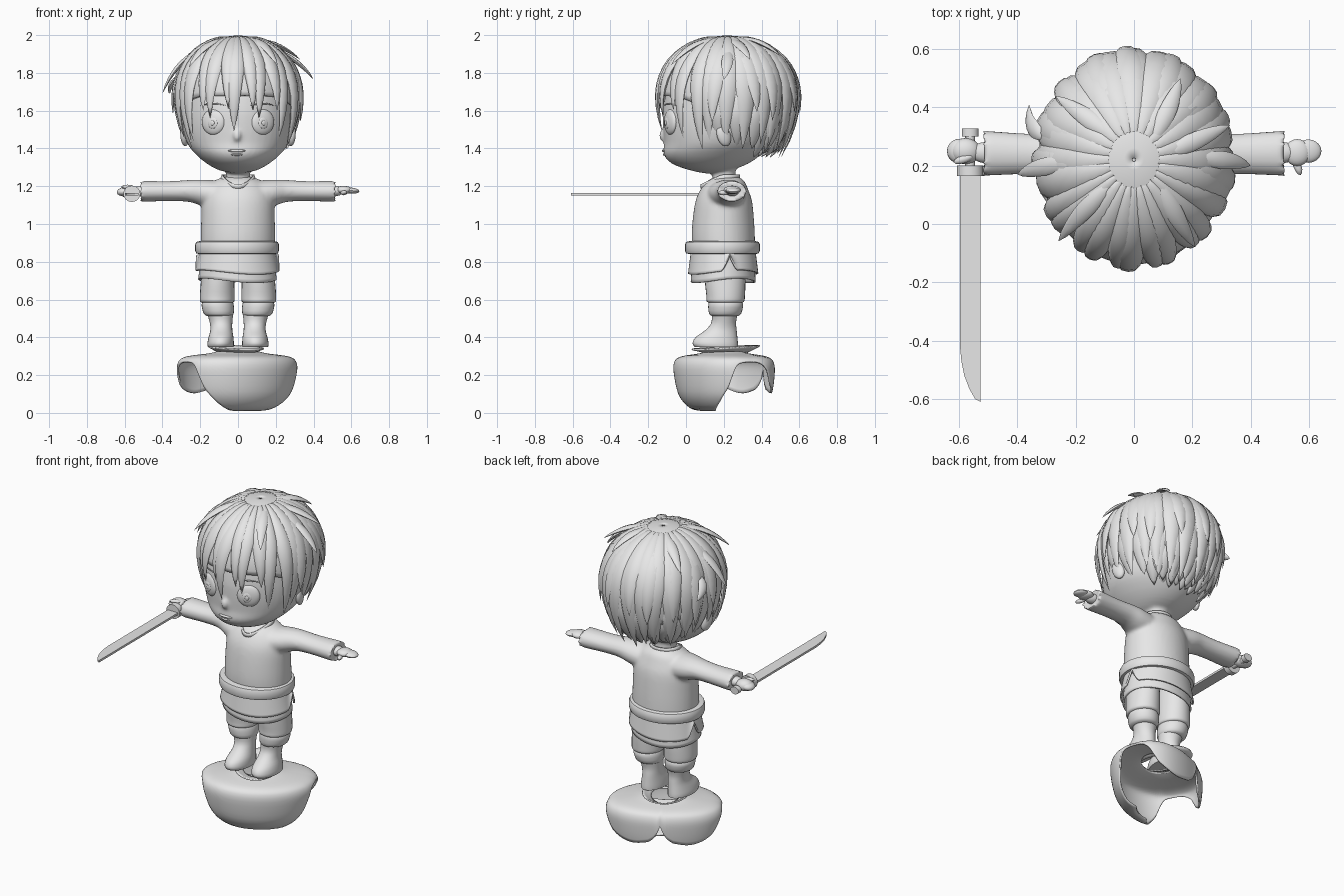
import bpy, bmesh, math, random
from math import sin, cos, pi, radians
from mathutils import Vector, Euler

if "Cube" in bpy.data.objects:
    bpy.data.objects.remove(bpy.data.objects["Cube"])

random.seed(4)
clay = bpy.data.materials.new("light_grey")
clay.diffuse_color = (0.8, 0.8, 0.8, 1)
clay.use_nodes = True
clay.node_tree.nodes["Principled BSDF"].inputs["Base Color"].default_value = clay.diffuse_color


def finish(name, bm, solid=0, angle=40):
    bmesh.ops.remove_doubles(bm, verts=bm.verts, dist=1e-5)
    bmesh.ops.recalc_face_normals(bm, faces=bm.faces)
    me = bpy.data.meshes.new(name)
    bm.to_mesh(me)
    bm.free()
    me.materials.append(clay)
    me.shade_smooth()
    me.set_sharp_from_angle(angle=radians(angle))
    ob = bpy.data.objects.new(name, me)
    bpy.context.collection.objects.link(ob)
    if solid:
        m = ob.modifiers.new("thickness", "SOLIDIFY")
        m.thickness = solid
    return ob


def surface(name, f, nu, nv, closed=True, caps=False, solid=0, angle=40):
    """Grid of points f(u, v), u and v in 0..1; u wraps when closed."""
    bm = bmesh.new()
    cols = nu if closed else nu + 1
    rows = [[bm.verts.new(f(i / nu, j / nv)) for i in range(cols)] for j in range(nv + 1)]
    for j in range(nv):
        for i in range(nu):
            k = (i + 1) % cols
            bm.faces.new((rows[j][i], rows[j][k], rows[j + 1][k], rows[j + 1][i]))
    if caps:
        bm.faces.new(rows[0])
        bm.faces.new(rows[-1])
    return finish(name, bm, solid, angle)


def interp(table, x):
    """Smooth interpolation of rows (key, values...)."""
    if x <= table[0][0]:
        return table[0][1:]
    for k in range(len(table) - 1):
        a, b = table[k], table[k + 1]
        if x <= b[0]:
            t = (x - a[0]) / (b[0] - a[0])
            p, q = table[max(k - 1, 0)], table[min(k + 2, len(table) - 1)]
            return [.5 * (2 * b1 + (c1 - a1) * t + (2 * a1 - 5 * b1 + 4 * c1 - d1) * t * t
                          + (3 * b1 - a1 - 3 * c1 + d1) * t ** 3)
                    for a1, b1, c1, d1 in zip(p[1:], a[1:], b[1:], q[1:])]
    return table[-1][1:]


def loft(name, rings, n=32, axis="z", smooth=3, **kw):
    """Rings of (x, y min, y max, height, half width)."""
    keyed = [(i,) + r for i, r in enumerate(rings)]
    top = len(rings) - 1

    def f(u, v):
        cx, y0, y1, h, w = interp(keyed, v * top)
        a = 2 * pi * u
        x, y = cx + w * cos(a), (y0 + y1) / 2 + (y1 - y0) / 2 * sin(a)
        return (x, y, h) if axis == "z" else (h, y, x)
    return surface(name, f, n, top * smooth, caps=True, **kw)


def ball(name, loc, size, rot=(0, 0, 0), n=20):
    e, loc = Euler(rot).to_matrix(), Vector(loc)

    def f(u, v):
        a, b = 2 * pi * u, pi * v
        return loc + e @ Vector((size[0] * cos(a) * sin(b), size[1] * sin(a) * sin(b), size[2] * cos(b)))
    return surface(name, f, n, n // 2)


def strand(name, path, width, thick, centre, n=10, shape=None):
    """Flattened tapering lock along a path, lying flat around a centre."""
    shape = shape or (lambda s: min(1, .2 + 1.5 * s) * (1 - s ** 3) ** .8)
    centre = Vector(centre)

    def f(u, s):
        p = Vector(path(s))
        t = (Vector(path(min(s + .02, 1.02))) - Vector(path(s - .02))).normalized()
        side = t.cross(p - centre).normalized()
        out = side.cross(t).normalized()
        a, k = 2 * pi * u, shape(s)
        return p + side * (width * k * cos(a)) + out * (thick * k * sin(a))
    return surface(name, f, 8, n, angle=80)


def fuse(objects, voxel, rounds):
    """Melt overlapping closed parts into one smooth skin."""
    bpy.ops.object.select_all(action="DESELECT")
    for ob in objects:
        ob.select_set(True)
    bpy.context.view_layer.objects.active = objects[0]
    bpy.ops.object.join()
    m = objects[0].modifiers.new("skin", "REMESH")
    m.mode, m.voxel_size, m.use_smooth_shade = "VOXEL", voxel, True
    m = objects[0].modifiers.new("soften", "SMOOTH")
    m.factor, m.iterations = .5, rounds


# Head, face and neck
head = loft("head", [(0, .1, .16, 1.268, .02), (0, .02, .24, 1.285, .1), (0, -.075, .33, 1.32, .165),
                     (0, -.118, .40, 1.37, .225), (0, -.116, .45, 1.43, .27), (0, -.122, .5, 1.52, .295),
                     (0, -.12, .53, 1.62, .3), (0, -.09, .53, 1.75, .29), (0, 0, .45, 1.88, .22),
                     (0, .15, .3, 1.95, .07)], n=48)
neck = loft("neck", [(0, .13, .29, 1.19, .085), (0, .14, .265, 1.24, .065), (0, .14, .265, 1.32, .065)], n=24)
nose = ball("nose", (-.005, -.112, 1.47), (.022, .032, .036), (-.3, 0, 0))
fuse([head, neck, nose], .011, 4)
ball("upper_lip", (-.005, -.11, 1.388), (.048, .017, .009))
ball("lower_lip", (-.005, -.106, 1.368), (.034, .017, .008))
for s, side in ((1, "left"), (-1, "right")):
    turn = (0, 0, s * .42)
    ball(side + "_eye", (s * .13, -.082, 1.54), (.066, .024, .068), turn, 28)
    ball(side + "_iris", (s * .134, -.102, 1.535), (.028, .007, .03), turn)
    ball(side + "_pupil", (s * .136, -.108, 1.535), (.012, .004, .013), turn)
    ball(side + "_ear", (s * .282, .2, 1.47), (.022, .038, .06), (.3, 0, s * .3))
    strand(side + "_brow", lambda t, s=s: (s * (.06 + .14 * t), -.11 + .06 * t * t, 1.625 + .05 * t - .05 * t * t),
           .005, .004, (0, .2, 1.6))

# Hair cap and locks
HC = (0, .22, 1.6)


def hair_point(a, z, out=0):
    t = (z - 1.66) / .335
    k = math.sqrt(max(0, 1 - t * t)) if t > 0 else 1 - .25 * t * t
    return Vector(((.325 * k + out) * sin(a), .22 - (.365 * k + out) * cos(a), z + out * max(t, 0) * .4))


def hem(a):
    d = abs((math.degrees(a) + 180) % 360 - 180)
    return interp([(0, 1.68), (45, 1.67), (70, 1.62), (100, 1.58), (180, 1.5)], d)[0]


def cap_point(u, v):
    a = 2 * pi * u
    low = hem(a)
    return hair_point(a, 1.995 - (1.995 - low) * (1 - cos(v * pi / 2)), .006 * (1 - v * v * v * 2))


surface("hair_cap", cap_point, 64, 20, solid=.02)


def lock(name, deg, z0, z1, width, drift=0, flick=0, lift=.009, thick=.025):
    a = radians(deg)
    power = 2 if z0 > 1.9 else 1.2
    strand(name, lambda s: hair_point(a + radians(drift) * s, z0 + (z1 - z0) * max(s, 0) ** power,
                                      lift + flick * max(s, 0) ** 3), width, thick, HC, 14)


fringe = [(-62, 1.40, .054), (-50, 1.44, .052), (-37, 1.6, .054), (-24, 1.56, .052), (-12, 1.61, .05),
          (-1, 1.49, .055), (11, 1.6, .05), (23, 1.56, .052), (36, 1.6, .054), (49, 1.45, .052), (62, 1.39, .054)]
for i, (deg, tip, w) in enumerate(fringe):
    lock("fringe_lock_%d" % i, deg, 1.985, tip, w, (-1) ** i * 3, lift=.006)
for i in range(15):
    deg = 76 + i * 14.9
    tip = 1.45 - .09 * sin(radians(deg - 76) * 180 / 208) + random.uniform(-.02, .03)
    lock("back_lock_%d" % i, deg, 1.985, tip, .072, random.uniform(-4, 4), -.01, .006, .027)
for i in range(9):
    deg = 84 + i * 24
    lock("upper_lock_%d" % i, deg, 1.95, random.uniform(1.48, 1.6), .062, random.uniform(-8, 8), .016, .008, .022)
for i in range(12):
    lock("side_lock_%d" % i, 82 + i * 17.8, 1.72, 1.43 - .06 * sin(i / 11 * pi), .06, 0, -.02, -.012)
for i in range(9):
    deg = 128 + i * 13
    lock("nape_lock_%d" % i, deg, 1.6, 1.35 + .02 * (i % 2), .055, 0, -.04, -.025)
    if 0 < i < 8:
        lock("under_nape_lock_%d" % i, deg, 1.5, 1.355 + .015 * (i % 2), .045, 0, -.03, -.08)

# Loose tufts on the crown
tufts = [((.04, .24, 1.98), (.12, .38, 2.0), (.16, .5, 1.89)), ((.04, .21, 1.98), (.2, .28, 1.98), (.33, .34, 1.87)),
         ((.06, .2, 1.98), (.13, .04, 1.99), (.21, -.08, 1.84)), ((-.02, .26, 1.98), (-.15, .36, 1.99), (-.27, .44, 1.85)),
         ((-.03, .18, 1.98), (-.17, .06, 1.99), (-.26, -.06, 1.83)), ((.15, .22, 1.95), (.32, .23, 1.88), (.4, .2, 1.765)),
         ((-.15, .22, 1.95), (-.33, .2, 1.88), (-.4, .17, 1.69)), ((-.28, .3, 1.8), (-.37, .3, 1.76), (-.36, .41, 1.69))]
for i, (p, q, r) in enumerate(tufts):
    p, q, r = Vector(p), Vector(q), Vector(r)
    strand("crown_tuft_%d" % i, lambda s: p * (1 - s) ** 2 + q * (2 * s * (1 - s)) + r * s * s, .036, .014, HC)

# Tunic with sleeves, collar band, belt
tunic = [loft("tunic", [(0, .04, .365, .82, .195), (0, .03, .365, .92, .197), (0, .035, .36, 1.02, .195),
                        (0, .05, .35, 1.12, .19), (0, .075, .33, 1.18, .17), (0, .11, .31, 1.225, .13),
                        (0, .15, .28, 1.25, .075)], n=40)]
for s, side in ((1, "left"), (-1, "right")):
    tunic.append(loft(side + "_sleeve", [
        (1.15, .1, .31, s * .1, .08), (1.165, .13, .315, s * .19, .07), (1.175, .16, .31, s * .26, .058),
        (1.174, .17, .31, s * .36, .053), (1.173, .165, .32, s * .5, .055), (1.173, .165, .32, s * .518, .053),
        (1.173, .19, .295, s * .508, .035)], axis="x", n=28))
fuse(tunic, .011, 5)


def collar_point(u, v):
    a = 2 * pi * u
    front = max(0, -sin(a)) ** 1.6
    return ((.094 - .008 * v) * cos(a), .2 + (.085 + .038 * front) * sin(a), 1.24 + .022 * v - .052 * front)


surface("collar", collar_point, 40, 2, solid=.008)
loft("belt", [(-.005, .04, .35, .84, .18), (-.005, 0, .385, .845, .216), (-.005, -.005, .392, .875, .222),
              (-.005, 0, .385, .905, .216), (-.005, .04, .35, .91, .18)], n=40, smooth=2)


# Skirt layers, the outer one slit at the sides
def skirt(name, low, wave, x0, x1, y0, y1, slit):
    def f(u, v):
        a = 2 * pi * u
        gap = max(0, 1 - min(abs(u - .03), abs(u - .47)) / .035)
        z = .85 + (low + wave * sin(a * 2 + .6) + slit * gap - .85) * v
        return ((x0 + (x1 - x0) * v) * cos(a) - .003, .197 + (y0 + (y1 - y0) * v) * sin(a), z)
    surface(name, f, 100, 8, solid=.01)


skirt("outer_skirt", .745, .012, .2, .222, .172, .186, .085)
skirt("inner_skirt", .70, .012, .19, .208, .162, .172, 0)

# Legs and boots
for s, side in ((1, "left"), (-1, "right")):
    loft(side + "_trouser", [(s * .105, .1, .31, .82, .08), (s * .108, .1, .315, .70, .088),
                             (s * .11, .108, .312, .62, .092), (s * .11, .11, .308, .59, .09),
                             (s * .11, .13, .29, .582, .075)], n=28)
    loft(side + "_shin_wrap", [(s * .105, .13, .28, .6, .07), (s * .108, .118, .302, .575, .085),
                               (s * .102, .122, .292, .525, .079), (s * .1, .14, .27, .512, .06)], n=28)
    loft(side + "_boot", [(s * .092, .045, .275, .35, .068), (s * .092, .035, .275, .368, .07),
                          (s * .09, .05, .272, .4, .066), (s * .088, .105, .268, .44, .058),
                          (s * .09, .135, .265, .48, .06), (s * .095, .135, .275, .53, .07)], n=28)
    ball(side + "_wrist", (s * .51, .245, 1.175), (.05, .036, .028))

# Open hand
ball("left_palm", (.56, .245, 1.18), (.045, .046, .022))
ball("left_fingers", (.598, .25, 1.177), (.045, .04, .016), (0, .1, 0))
ball("left_thumb", (.56, .2, 1.165), (.014, .034, .013), (0, 0, .35), 12)

# Fist and sword
ball("right_fist", (-.578, .25, 1.172), (.052, .045, .034))
ball("right_fingers", (-.6, .25, 1.172), (.042, .042, .024), (0, -.15, 0))
ball("right_thumb", (-.585, .222, 1.196), (.035, .014, .012), (0, 0, .3), 12)


def rod(name, y0, y1, rx, rz):
    def f(u, v):
        a = 2 * pi * u
        return (-.562 + rx * cos(a), y0 + (y1 - y0) * v, 1.16 + rz * sin(a))
    surface(name, f, 24, 1, caps=True)


rod("sword_grip", .17, .31, .017, .017)
rod("sword_guard", .165, .2, .045, .043)
rod("sword_pommel", .3, .328, .028, .022)
bm = bmesh.new()
outline = [(-.597, .17), (-.527, .17), (-.527, -.61), (-.545, -.6), (-.565, -.565), (-.582, -.52), (-.592, -.47), (-.597, -.42)]
face = bm.faces.new([bm.verts.new((x, y, 1.15)) for x, y in outline])
for v in bmesh.ops.extrude_face_region(bm, geom=[face])["geom"]:
    if isinstance(v, bmesh.types.BMVert):
        v.co.z += .013
finish("sword_blade", bm, angle=20)

# Shoulder cape under the feet, turned to one side: front panel, arched sides, two back flaps
drape = [(0, .36, .325), (.12, .5, .315), (.3, .88, .297), (.42, 1, .265), (.55, 1.0, .2), (.75, .9, .09),
         (.9, .68, .025), (1, .45, .01)]
reach = [(0, 1), (32, .99), (48, .82), (60, .66), (69, .46), (78, .41), (96, .41), (107, .48), (122, .64),
         (148, .72), (168, .69), (176, .62), (180, .5)]
TURN = Euler((0, 0, radians(28))).to_matrix()


def cape(u, v):
    d = -180 + 360 * u
    a = radians(d)
    k, z = interp(drape, v * interp(reach, abs(d))[0])
    back = max(0, -cos(a))
    k += .12 * v * back
    return TURN @ Vector((.325 * k * sin(a), -(.25 - .04 * back) * k * cos(a), z)) + Vector((0, .205, 0))


def cape_collar(u, v):
    a = 2 * pi * u
    return TURN @ Vector(((.08 + .05 * v) * cos(a), (.12 + .07 * v) * sin(a),
                          .325 + .025 * v + .01 * sin(a) * v)) + Vector((-.01, .21, 0))


surface("cape", cape, 120, 20, solid=.01)
surface("cape_collar", cape_collar, 40, 4, solid=.008)
